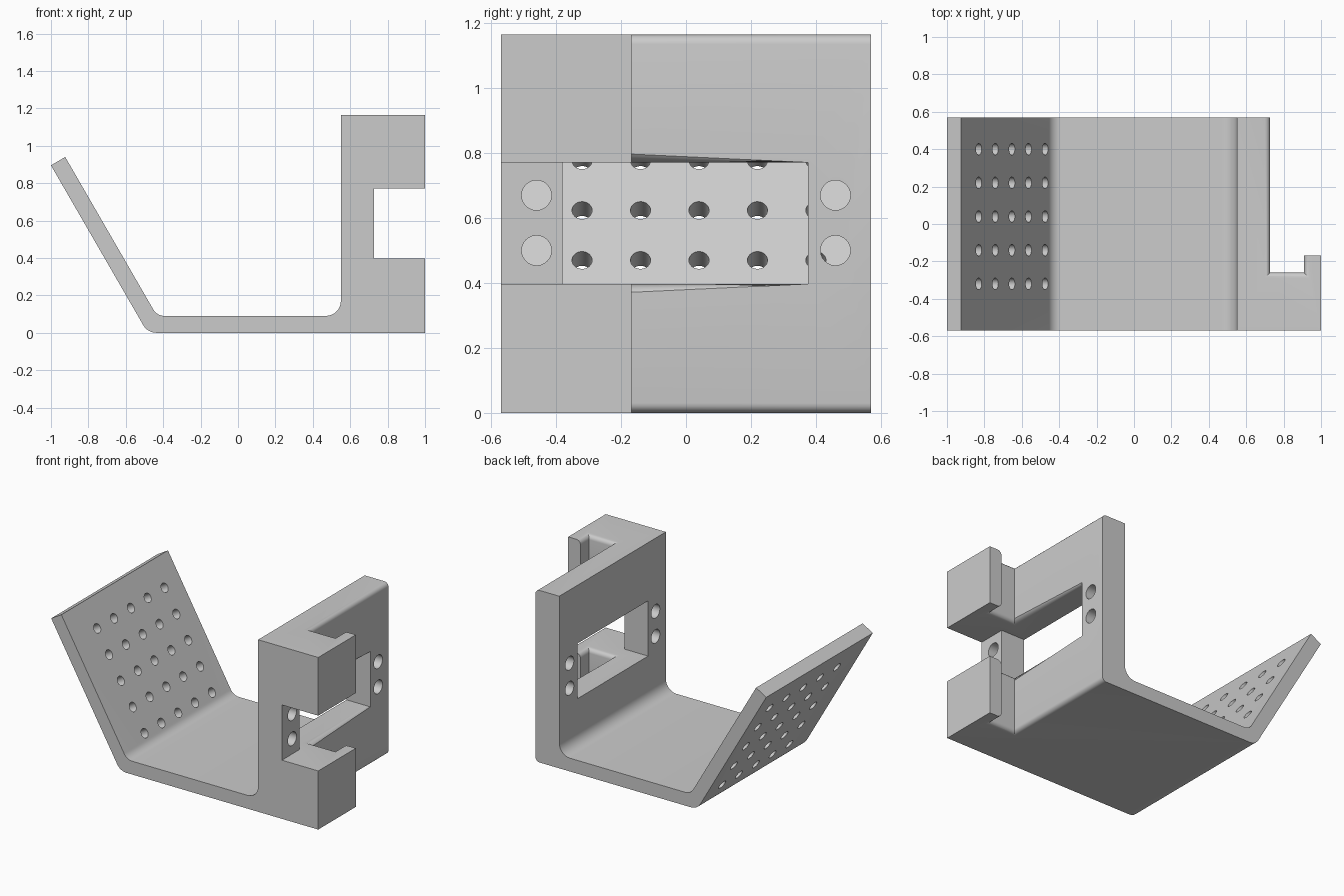
import bpy, bmesh, math
from mathutils import Vector, Matrix

if "Cube" in bpy.data.objects:
    bpy.data.objects.remove(bpy.data.objects["Cube"], do_unlink=True)

HALF_Y, TOP, WALL = 0.57, 1.165, 0.728
SLOT_LOW, SLOT_HIGH = 0.397, 0.771
ARM_Y, LIP_X, LIP_Y = -0.26, 0.908, -0.168

grey = bpy.data.materials.new("light grey")
grey.use_nodes = True
grey.diffuse_color = (0.6, 0.6, 0.6, 1)
grey.node_tree.nodes["Principled BSDF"].inputs["Base Color"].default_value = (0.6, 0.6, 0.6, 1)


def add_object(name, bm):
    bmesh.ops.recalc_face_normals(bm, faces=bm.faces)
    mesh = bpy.data.meshes.new(name)
    bm.to_mesh(mesh)
    bm.free()
    mesh.materials.append(grey)
    obj = bpy.data.objects.new(name, mesh)
    bpy.context.collection.objects.link(obj)
    return obj


def prism(name, points, direction):
    bm = bmesh.new()
    face = bm.faces.new([bm.verts.new(p) for p in points])
    new = bmesh.ops.extrude_face_region(bm, geom=[face])["geom"]
    verts = [g for g in new if isinstance(g, bmesh.types.BMVert)]
    bmesh.ops.translate(bm, verts=verts, vec=direction)
    return add_object(name, bm)


def rounded(corners, steps=8):
    """Outline from (x, z, radius) corners, with an arc at each nonzero radius."""
    out = []
    for i, (x, z, r) in enumerate(corners):
        p = Vector((x, z))
        if r == 0:
            out.append(p)
            continue
        a = (Vector(corners[i - 1][:2]) - p).normalized()
        b = (Vector(corners[(i + 1) % len(corners)][:2]) - p).normalized()
        half = a.angle(b) / 2
        centre = p + (a + b).normalized() * r / math.sin(half)
        start = p + a * r / math.tan(half) - centre
        end = p + b * r / math.tan(half) - centre
        sweep = start.angle(end)
        for k in range(steps + 1):
            t = k / steps
            out.append(centre + (start * math.sin((1 - t) * sweep)
                                 + end * math.sin(t * sweep)) / math.sin(sweep))
    return out


def cut(target, cutter):
    mod = target.modifiers.new("cut", "BOOLEAN")
    mod.operation, mod.solver, mod.object = "DIFFERENCE", "EXACT", cutter
    bpy.context.view_layer.update()
    graph = bpy.context.evaluated_depsgraph_get()
    mesh = bpy.data.meshes.new_from_object(target.evaluated_get(graph))
    target.modifiers.clear()
    target.data = mesh
    bpy.data.objects.remove(cutter, do_unlink=True)


# Bracket body: sloped plate, base and upright block in one section
section = rounded([(-1, 0.895, 0), (-0.483, 0, 0.08), (1, 0, 0), (1, TOP, 0),
                   (0.55, TOP, 0), (0.55, 0.09, 0.08), (-0.433, 0.09, 0.07),
                   (-0.924, 0.94, 0)])
bracket = prism("bracket", [(p.x, -HALF_Y, p.y) for p in section], (0, 2 * HALF_Y, 0))

# Channel that leaves the wall, the front arm and its hooked lip
plan = [(WALL, ARM_Y), (LIP_X, ARM_Y), (LIP_X, LIP_Y), (1.1, LIP_Y), (1.1, 0.7), (WALL, 0.7)]
cut(bracket, prism("channel_cutter", [(x, y, -0.1) for x, y in plan], (0, 0, 1.5)))

# Window through the wall, continuing as a gap between the two hooks
plan = [(0.4, -0.38), (WALL, -0.38), (WALL, -0.7), (1.1, -0.7), (1.1, 0.375), (0.4, 0.375)]
cut(bracket, prism("window_cutter", [(x, y, SLOT_LOW) for x, y in plan],
                   (0, 0, SLOT_HIGH - SLOT_LOW)))

# Rounded rims along the channel
bm = bmesh.new()
bm.from_mesh(bracket.data)
bmesh.ops.remove_doubles(bm, verts=bm.verts, dist=0.0005)
bmesh.ops.dissolve_limit(bm, angle_limit=0.01, verts=bm.verts, edges=bm.edges)


def near(a, b):
    return abs(a - b) < 0.002


def is_rim(edge):
    a, b = (v.co for v in edge.verts)
    if not any(near(a.z, h) and near(b.z, h) for h in (0, SLOT_LOW, SLOT_HIGH, TOP)):
        return False
    low, high = min(a.y, b.y), max(a.y, b.y)
    on_wall = near(a.x, WALL) and near(b.x, WALL) and low > ARM_Y - 0.01
    on_arm = near(low, ARM_Y) and near(high, ARM_Y)
    on_lip = near(a.x, LIP_X) and near(b.x, LIP_X) and high < LIP_Y + 0.01
    return on_wall or on_arm or on_lip


bmesh.ops.bevel(bm, geom=[e for e in bm.edges if is_rim(e)], offset=0.03,
                offset_type="OFFSET", segments=5, profile=0.5, affect="EDGES",
                clamp_overlap=False)
bm.to_mesh(bracket.data)
bm.free()

# Drilled holes: a grid in the sloped plate and two pairs in the wall
bm = bmesh.new()


def drill(centre, axis, radius, depth):
    turn = Vector(axis).to_track_quat("Z", "Y").to_matrix().to_4x4()
    bmesh.ops.create_cone(bm, cap_ends=True, segments=24, radius1=radius, radius2=radius,
                          depth=depth, matrix=Matrix.Translation(centre) @ turn)


slope = math.radians(60)
for i in range(5):
    x = -0.83 + 0.0887 * i
    z = 0.94 - math.tan(slope) * (x + 0.924)
    for j in range(5):
        drill((x, -0.32 + 0.18 * j, z), (math.sin(slope), 0, math.cos(slope)), 0.031, 0.3)
for y in (-0.46, 0.46):
    for z in (0.5, 0.67):
        drill((0.64, y, z), (1, 0, 0), 0.046, 0.4)
cut(bracket, add_object("hole_cutter", bm))

# Smooth the rounded parts, keep the edges sharp
bpy.context.view_layer.objects.active = bracket
bracket.select_set(True)
bpy.ops.object.shade_smooth_by_angle(angle=math.radians(30))
